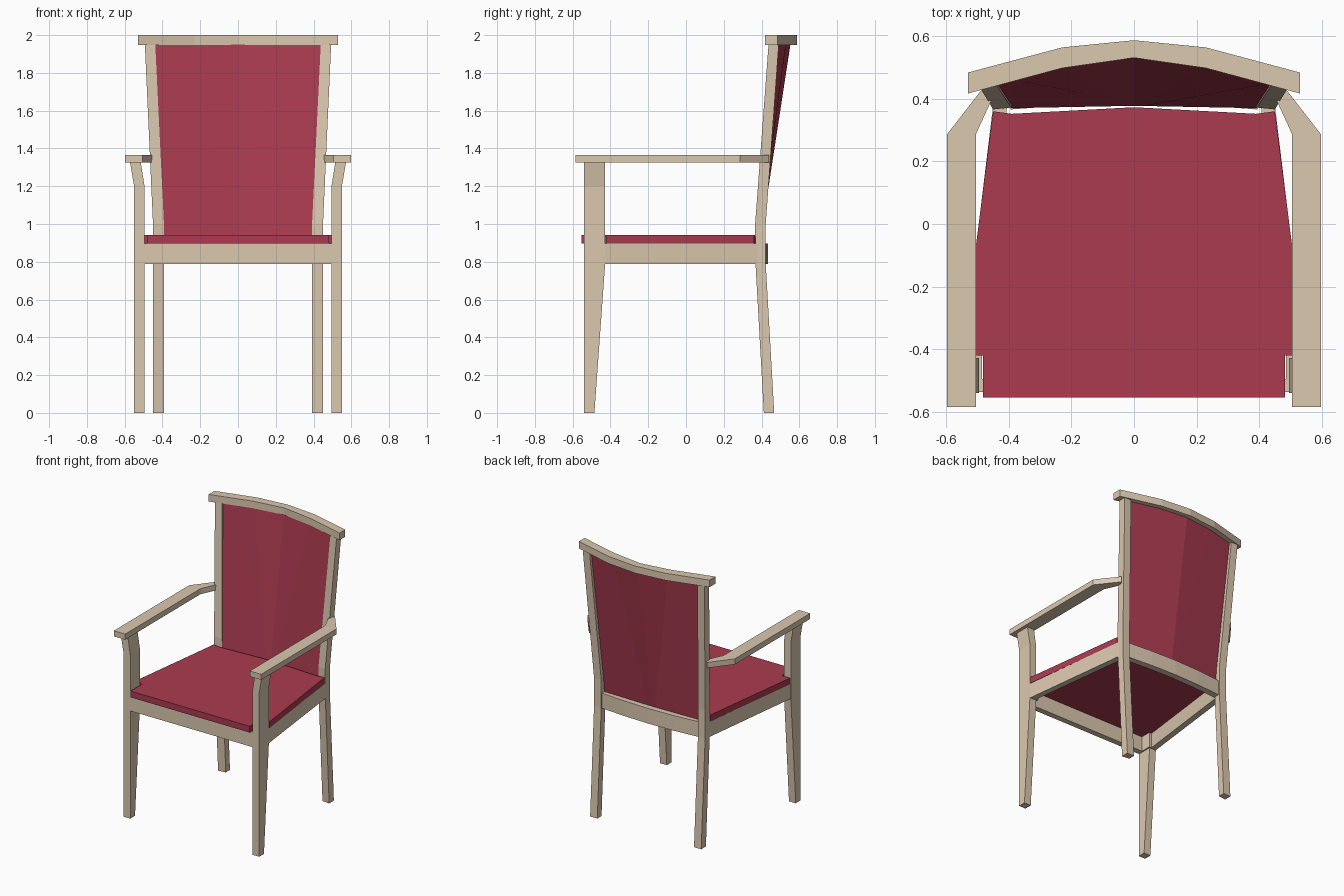
import bpy, bmesh

if "Cube" in bpy.data.objects:
    bpy.data.objects.remove(bpy.data.objects["Cube"])


def material(name, rgb):
    m = bpy.data.materials.new(name)
    m.diffuse_color = (*rgb, 1)
    m.use_nodes = True
    m.node_tree.nodes["Principled BSDF"].inputs["Base Color"].default_value = m.diffuse_color
    return m


WOOD = material("wood", (0.71, 0.58, 0.43))
RED = material("red_fabric", (0.40, 0.043, 0.08))


def loft(name, rings, mat, mirror=False):
    """Closed solid through a stack of rings with equal point counts."""
    bm = bmesh.new()
    loops = [[bm.verts.new(p) for p in ring] for ring in rings]
    n = len(loops[0])
    for a, b in zip(loops, loops[1:]):
        for i in range(n):
            j = (i + 1) % n
            bm.faces.new((a[i], a[j], b[j], b[i]))
    bm.faces.new(loops[0][::-1])
    bm.faces.new(loops[-1])
    bmesh.ops.recalc_face_normals(bm, faces=bm.faces[:])
    me = bpy.data.meshes.new(name)
    bm.to_mesh(me)
    bm.free()
    ob = bpy.data.objects.new(name, me)
    bpy.context.collection.objects.link(ob)
    me.materials.append(mat)
    if mirror:
        ob.modifiers.new("mirror", 'MIRROR')
    return ob


def slab(name, outline, z0, z1, mat, mirror=False):
    return loft(name, [[(x, y, z) for x, y in outline] for z in (z0, z1)], mat, mirror)


def leg(name, sections, skew=0.0):
    """Sections are (z, inner x, outer x, front y, back y); skew turns the front inner edge back."""
    rings = [[(xi, yf + skew, z), (xo, yf, z), (xo, yb, z), (xi, yb, z)]
             for z, xi, xo, yf, yb in sections]
    return loft(name, rings, WOOD, True)


def both_sides(half):
    """Complete a symmetric line given from x = 0 outwards."""
    return [(-x, y) for x, y in half[:0:-1]] + half


def band(front, back):
    return both_sides(front) + both_sides(back)[::-1]


# Front legs, carrying the armrests
leg("front_leg", [(0, .495, .55, -.54, -.485), (.79, .495, .55, -.54, -.428),
                  (1.2, .495, .55, -.54, -.428), (1.328, .515, .572, -.54, -.428)])

# Back legs continuing into the backrest posts
leg("back_leg", [(0, .392, .45, .412, .467), (.79, .392, .45, .368, .422),
                 (1.0, .392, .45, .366, .422), (1.95, .438, .493, .437, .491)], 0.006)

# Armrests
slab("armrest", [(.505, -.585), (.597, -.585), (.597, .287), (.478, .44),
                 (.453, .40), (.505, .287)], 1.325, 1.366, WOOD, True)

# Seat frame, with small blocks wrapping the inner corner of the front legs
BOTTOM, TOP = .787, .898
slab("front_apron", [(-.497, -.537), (.497, -.537), (.497, -.495), (-.497, -.495)],
     BOTTOM, TOP, WOOD)
slab("corner_block", [(.485, -.537), (.497, -.537), (.497, -.428), (.546, -.428),
                      (.545, -.418), (.485, -.418)], BOTTOM, TOP, WOOD, True)
slab("side_apron", [(.505, -.43), (.548, -.43), (.45, .38), (.405, .38)],
     BOTTOM, TOP, WOOD, True)
slab("back_apron", band([(0, .386), (.2, .380), (.395, .366)],
                        [(0, .434), (.2, .428), (.395, .412)]), BOTTOM, TOP, WOOD)

# Seat cushion, notched around the front legs
slab("seat", both_sides([(0, .373), (.39, .352), (.45, .36), (.55, -.42),
                         (.483, -.42), (.483, -.554)]), .897, .943, RED)

# Curved backrest panel, its facets fanning out from the bottom middle
low = band([(0, .377), (.03, .377), (.394, .370)], [(0, .391), (.03, .391), (.394, .384)])
high = band([(0, .530), (.22, .506), (.44, .450)], [(0, .553), (.22, .529), (.44, .472)])
loft("backrest", [[(x, y, .897) for x, y in low], [(x, y, 1.951) for x, y in high]], RED)

# Bowed top rail
slab("top_rail", band([(0, .531), (.23, .498), (.53, .417)],
                      [(0, .587), (.23, .564), (.53, .484)]), 1.948, 2.0, WOOD)
